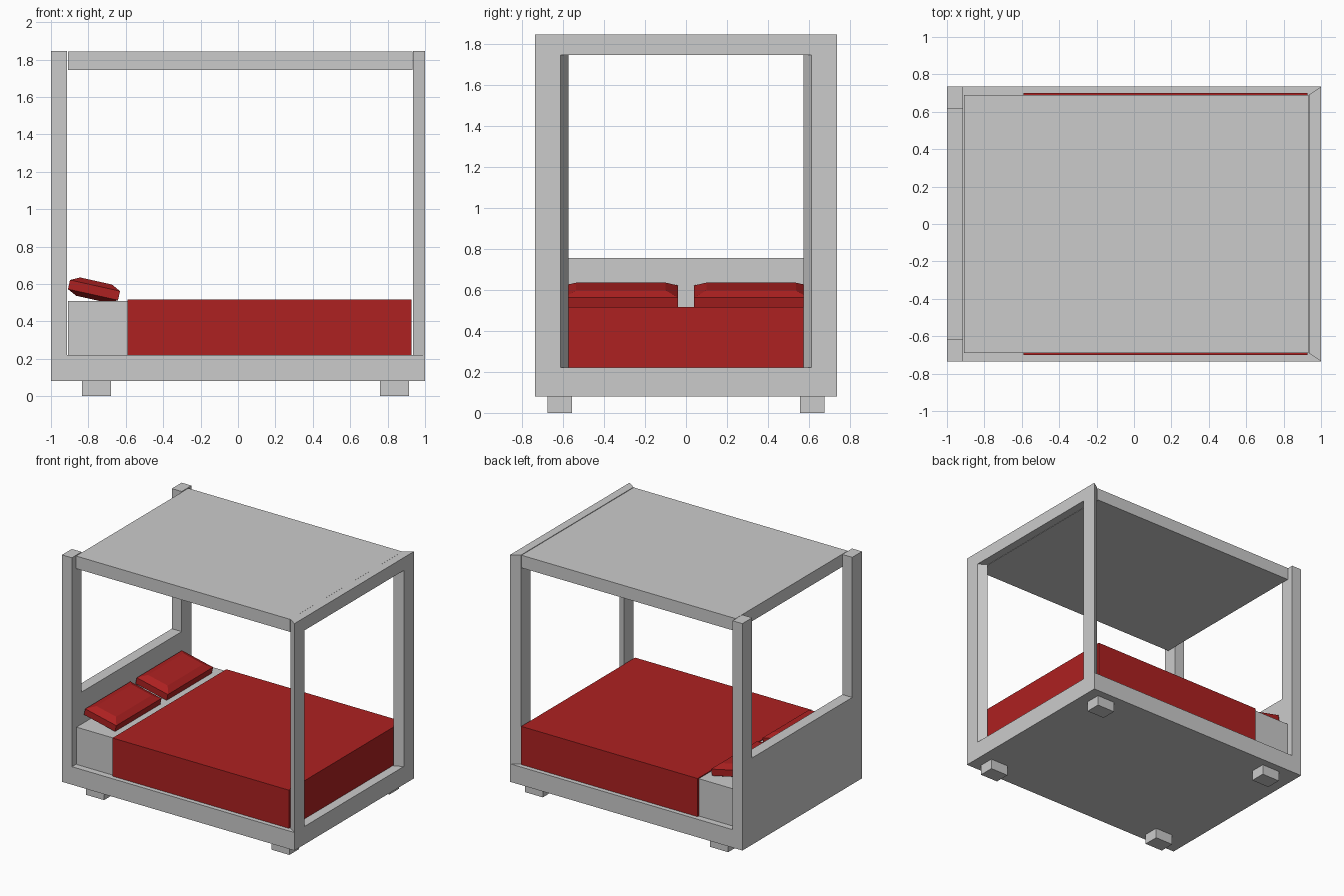
import bpy, bmesh, math
from mathutils import Matrix

if "Cube" in bpy.data.objects:
    bpy.data.objects.remove(bpy.data.objects["Cube"])

red = bpy.data.materials.new("red_fabric")
red.diffuse_color = (0.42, 0.015, 0.015, 1)
red.use_nodes = True
red.node_tree.nodes["Principled BSDF"].inputs["Base Color"].default_value = red.diffuse_color


def finish(name, bm, mat=None):
    bmesh.ops.recalc_face_normals(bm, faces=bm.faces)
    me = bpy.data.meshes.new(name)
    bm.to_mesh(me)
    bm.free()
    ob = bpy.data.objects.new(name, me)
    bpy.context.collection.objects.link(ob)
    if mat:
        me.materials.append(mat)
    return ob


def loft(name, rings, mat=None):
    """Join rings of 3D points with quads and cap both ends."""
    bm = bmesh.new()
    vs = [[bm.verts.new(p) for p in r] for r in rings]
    n = len(rings[0])
    for a, b in zip(vs, vs[1:]):
        for i in range(n):
            j = (i + 1) % n
            bm.faces.new((a[i], a[j], b[j], b[i]))
    bm.faces.new(vs[0])
    bm.faces.new(vs[-1])
    return finish(name, bm, mat)


def rect(hx, hy, z):
    return [(-hx, -hy, z), (hx, -hy, z), (hx, hy, z), (-hx, hy, z)]


def box(name, x0, x1, y0, y1, z0, z1, mat=None):
    return loft(name, [[(x0, y0, z), (x1, y0, z), (x1, y1, z), (x0, y1, z)]
                       for z in (z0, z1)], mat)


# Base platform and feet
box("base", -1, 1, -0.735, 0.735, 0.08, 0.22)
for end, x in (("head", -0.835), ("foot", 0.76)):
    for side, s in (("left", -1), ("right", 1)):
        y0, y1 = sorted((s * 0.555, s * 0.675))
        box(f"{end}_{side}_leg", x, x + 0.155, y0, y1, 0, 0.08)

# Head frame: two posts joined by the headboard
head = [(-0.735, 0.22), (0.735, 0.22), (0.735, 1.845), (0.615, 1.845),
        (0.615, 0.755), (-0.615, 0.755), (-0.615, 1.845), (-0.735, 1.845)]
loft("head_frame", [[(x, y, z) for y, z in head] for x in (-1, -0.915)])


# Foot frame: mitred posts and top rail, narrowing inwards
def arch(x, o, i):
    pts = [(-o, 0.22), (-o, 1.845), (o, 1.845), (o, 0.22),
           (i, 0.22), (i, 1.745), (-i, 1.745), (-i, 0.22)]
    return [(x, y, z) for y, z in pts]


loft("foot_frame", [arch(1, 0.735, 0.612), arch(0.935, 0.69, 0.573)])

# Canopy
box("canopy", -0.91, 0.932, -0.69, 0.69, 1.745, 1.843)

# Mattress and blanket
box("mattress", -0.91, 0.9, -0.685, 0.685, 0.22, 0.51)
box("blanket", -0.59, 0.928, -0.70, 0.70, 0.22, 0.517, red)

# Pillows: chamfered slabs tilted against the headboard
for side, s in (("left", -1), ("right", 1)):
    p = loft(f"{side}_pillow",
             [rect(0.087, 0.218, -0.05), rect(0.137, 0.278, -0.025),
              rect(0.137, 0.278, 0.025), rect(0.087, 0.218, 0.05)], red)
    p.data.transform(Matrix.Translation((-0.77, s * 0.317, 0.567))
                     @ Matrix.Rotation(math.radians(12.5), 4, 'Y'))
